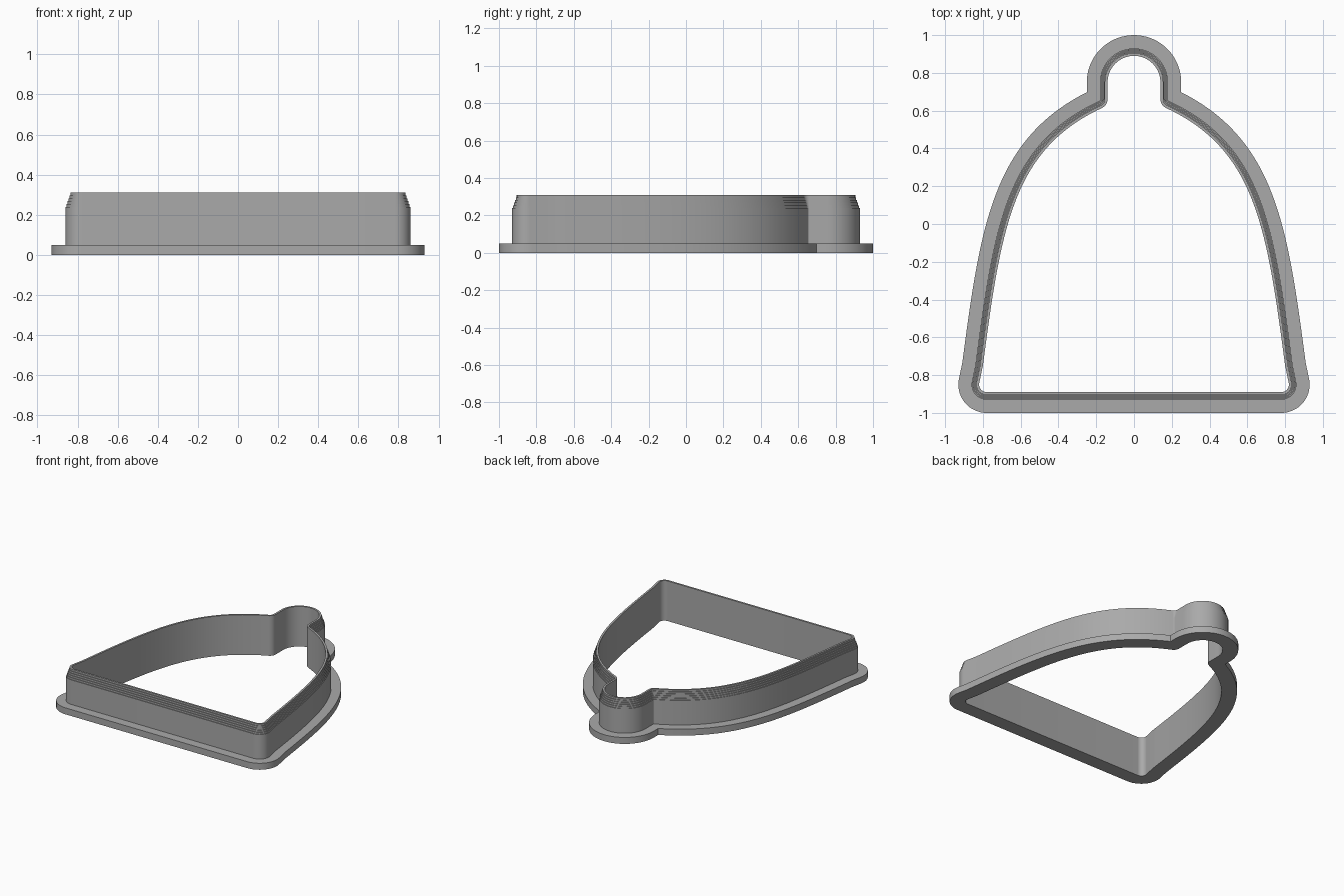
import bpy, bmesh
from math import cos, sin, radians
from mathutils import Vector
from mathutils.geometry import interpolate_bezier

if "Cube" in bpy.data.objects:
    bpy.data.objects.remove(bpy.data.objects["Cube"], do_unlink=True)

grey = bpy.data.materials.new("plain_grey")
grey.use_nodes = True
grey.diffuse_color = (0.4, 0.4, 0.4, 1)
grey.node_tree.nodes["Principled BSDF"].inputs["Base Color"].default_value = (0.4, 0.4, 0.4, 1)

KNOB, KNOB_Y = 0.14, 0.75      # knob radius and centre
FILLET = 0.05                  # neck fillet radius
NECK = Vector((KNOB + FILLET, 0.66))
CORNER, CORNER_R = Vector((0.78, -0.85)), 0.04


def polar(deg):
    return Vector((cos(radians(deg)), sin(radians(deg))))


def half_path():
    """Inner edge of the right half, as (point, outward normal) from top to bottom."""
    path = [(Vector((0, KNOB_Y)) + KNOB * polar(a), polar(a)) for a in range(90, -1, -5)]
    path += [(NECK - FILLET * polar(a), polar(a)) for a in range(0, 66, 8)]
    n = polar(65)
    start, end = NECK - FILLET * n, Vector((0.80, -0.75))
    h1 = start + 0.52 * Vector((n.y, -n.x))
    h2 = end + 0.75 * Vector((-0.13, 0.99))
    side = [p.to_2d() for p in interpolate_bezier(
        start.to_3d(), h1.to_3d(), h2.to_3d(), end.to_3d(), 48)]
    for i, p in enumerate(side):
        t = (side[min(i + 1, 47)] - side[max(i - 1, 0)]).normalized()
        path.append((p, Vector((-t.y, t.x))))
    path += [(CORNER + CORNER_R * polar(a), polar(a)) for a in range(12, -91, -6)]
    return path


PATH = half_path()


def outline(d):
    """Closed outline moved outward by d; a wide offset meets in a sharp neck corner."""
    pts = [p + n * d for p, n in PATH]
    if d > FILLET:
        limit = KNOB + d
        first = next(i for i in range(28, len(pts)) if pts[i].x > limit)
        a, b = pts[first - 1], pts[first]
        corner = a.lerp(b, (limit - a.x) / (b.x - a.x))
        pts[19:first] = [corner] * (first - 19)
    return pts + [Vector((-p.x, p.y)) for p in reversed(pts[1:])]


def sweep(name, section):
    """Sweep a closed section of (offset, height) round the outline."""
    bm = bmesh.new()
    rings = [[bm.verts.new((p.x, p.y, z)) for p in outline(d)] for d, z in section]
    count = len(rings[0])
    for r, ring in enumerate(rings):
        nxt = rings[(r + 1) % len(rings)]
        for i in range(count):
            j = (i + 1) % count
            bm.faces.new((ring[i], ring[j], nxt[j], nxt[i]))
    bmesh.ops.remove_doubles(bm, verts=bm.verts, dist=0.0001)
    bmesh.ops.recalc_face_normals(bm, faces=bm.faces)
    mesh = bpy.data.meshes.new(name)
    bm.to_mesh(mesh)
    bm.free()
    mesh.materials.append(grey)
    obj = bpy.data.objects.new(name, mesh)
    bpy.context.collection.objects.link(obj)
    bpy.ops.object.select_all(action='DESELECT')
    obj.select_set(True)
    bpy.context.view_layer.objects.active = obj
    bpy.ops.object.shade_smooth_by_angle(angle=radians(30))


# Wide base rim
sweep("base_rim", [(0, 0), (0.11, 0), (0.11, 0.05), (0, 0.05)])

# Upright wall, thinning in small steps toward the cutting edge
section = [(0, 0.05), (0.04, 0.05)]
STEPS = 5
for k in range(STEPS + 1):
    d = 0.04 - 0.005 * k
    z = 0.24 + 0.014 * k
    if k:
        section.append((d, z - 0.014))
    section.append((d, z))
section.append((0, 0.31))
sweep("cutting_wall", section)
